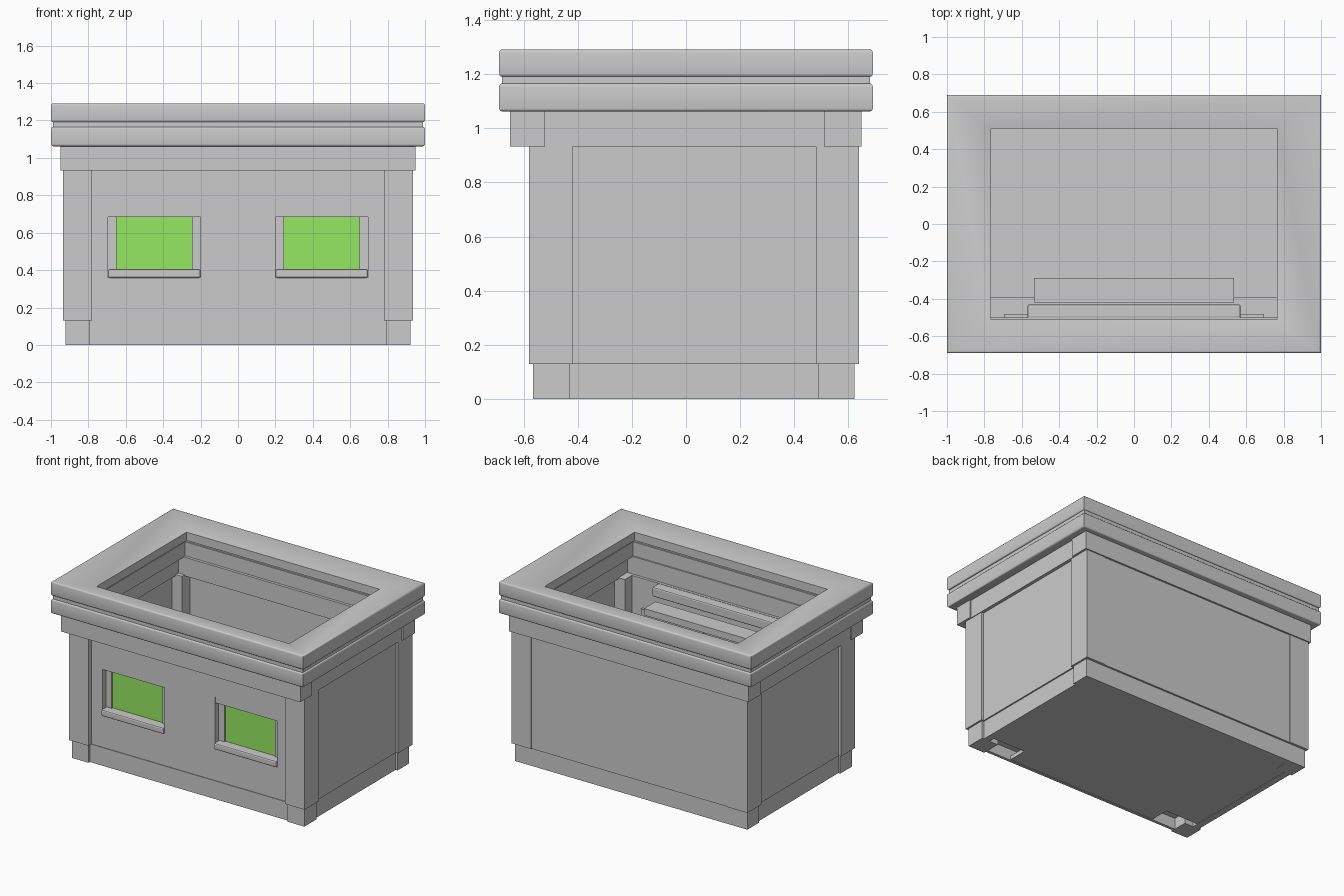
import bpy, bmesh, math

if "Cube" in bpy.data.objects:
    bpy.data.objects.remove(bpy.data.objects["Cube"])

def mat(name, rgb):
    m = bpy.data.materials.new(name)
    m.diffuse_color = (*rgb, 1)
    m.use_nodes = True
    m.node_tree.nodes["Principled BSDF"].inputs["Base Color"].default_value = m.diffuse_color
    return m

GREY = mat("stone grey", (0.60, 0.60, 0.60))
GREEN = mat("window green", (0.30, 0.80, 0.12))

def finish(name, bm, material, bevel=0, flip=False, smooth=False):
    bmesh.ops.recalc_face_normals(bm, faces=bm.faces)
    if flip:
        bmesh.ops.reverse_faces(bm, faces=bm.faces)
    me = bpy.data.meshes.new(name)
    for f in bm.faces:
        f.smooth = smooth
    bm.to_mesh(me)
    bm.free()
    if smooth:
        me.set_sharp_from_angle(angle=math.radians(50))
    me.materials.append(material)
    ob = bpy.data.objects.new(name, me)
    bpy.context.collection.objects.link(ob)
    if bevel:
        b = ob.modifiers.new("soft edges", 'BEVEL')
        b.width, b.segments = bevel, 2
    return ob

def box(name, x, y, z, material=GREY, bevel=0, flip=False):
    """Box from (min, max) ranges."""
    bm = bmesh.new()
    bmesh.ops.create_cube(bm, size=1)
    for v in bm.verts:
        v.co = [r[0] + (c + 0.5) * (r[1] - r[0]) for r, c in zip((x, y, z), v.co)]
    return finish(name, bm, material, bevel, flip)

def ring(name, profile, smooth=False):
    """Rectangular ring: a closed cross-section of (half x, half y, z)."""
    bm = bmesh.new()
    rows = [[bm.verts.new((sx * h, sy * d, z))
             for sx, sy in ((-1, -1), (1, -1), (1, 1), (-1, 1))] for h, d, z in profile]
    for a, b in zip(rows, rows[1:] + rows[:1]):
        for i in range(4):
            j = (i + 1) % 4
            bm.faces.new((a[i], a[j], b[j], b[i]))
    return finish(name, bm, GREY, smooth=smooth)

def sides(lo, hi):
    """The same x range on the right and mirrored on the left."""
    return (("right", (lo, hi)), ("left", (-hi, -lo)))

def rounded(z0, z1, r=.012):
    """Outer face of a moulding with rounded edges, from bottom to top."""
    arc = [(1 - r + r * math.cos(a), .69 - r + r * math.cos(a), math.sin(a) * r)
           for a in (math.radians(d) for d in (90, 60, 30, 0))]
    low = [(h, d, z0 + r - s) for h, d, s in arc]
    high = [(h, d, z1 - r + s) for h, d, s in reversed(arc)]
    return low + high

# Roof rim sloping in to the opening, groove and lower cornice
ring("roof_rim", rounded(1.19, 1.292) + [(.765, .51, 1.25), (.765, .51, 1.19)], True)
ring("rim_groove", [(.99, .68, 1.155), (.99, .68, 1.195), (.80, .54, 1.195), (.80, .54, 1.155)])
ring("cornice", rounded(1.062, 1.166) + [(.79, .53, 1.166), (.79, .53, 1.062)], True)

# Beams under the cornice, the front and back ones running through the corners
box("beam_front", (-.95, .95), (-.65, -.52), (.932, 1.066))
box("beam_back", (-.95, .95), (.51, .648), (.932, 1.066))
for s, x in sides(.83, .94):
    box(f"beam_{s}", x, (-.53, .52), (.932, 1.066))

# Corner pillars and their feet
for s, x in sides(.78, .935):
    box(f"pillar_front_{s}", x, (-.58, -.42), (.13, .94))
    box(f"pillar_back_{s}", x, (.48, .64), (.13, .94))
for s, x in sides(.79, .922):
    box(f"foot_front_{s}", x, (-.565, -.43), (0, .13))
    box(f"foot_back_{s}", x, (.49, .61), (0, .13))

# Side and back walls with plinths
for s, x in sides(.86, .917):
    box(f"side_wall_{s}", x, (-.43, .49), (.13, .94))
for s, x in sides(.86, .907):
    box(f"side_plinth_{s}", x, (-.44, .50), (0, .13))
box("back_wall", (-.79, .79), (.57, .635), (.13, .94))
box("back_plinth", (-.922, .922), (.57, .622), (0, .13))

# Front wall with two window openings
wall = box("front_wall", (-.79, .79), (-.545, -.50), (.13, .94))
for s, x in sides(.20, .695):
    hole = box(f"window_cutter_{s}", x, (-.7, -.4), (.36, .73))
    hole.hide_render = True
    hole.hide_viewport = True
    cut = wall.modifiers.new("opening", 'BOOLEAN')
    cut.object, cut.operation, cut.solver = hole, 'DIFFERENCE', 'EXACT'
box("front_plinth", (-.80, .80), (-.55, -.53), (0, .13))

# Windows: pane, jambs, lintel and sill
for s, x in sides(.20, .695):
    lo, hi = x
    box(f"pane_{s}", (lo + .04, hi - .04), (-.494, -.486), (.40, .69), GREEN)
    box(f"jamb_a_{s}", (lo, lo + .046), (-.505, -.48), (.36, .73))
    box(f"jamb_b_{s}", (hi - .046, hi), (-.505, -.48), (.36, .73))
    box(f"lintel_{s}", x, (-.54, -.48), (.685, .73))
    box(f"sill_{s}", x, (-.56, -.48), (.358, .405), GREY, .01)

# Floor, its tongue under the front, and the step behind the front wall
box("floor", (-.87, .87), (-.39, .58), (.003, .03), flip=True)
box("floor_tongue", (-.60, .60), (-.53, -.39), (.003, .03), flip=True)
box("front_step", (-.80, .80), (-.53, -.39), (.08, .13))

# Shelf and blind roll inside the front wall
box("inner_shelf", (-.535, .535), (-.42, -.29), (.80, .848))
box("inner_blind", (-.57, .57), (-.505, -.43), (.87, .94), GREY, .01)
